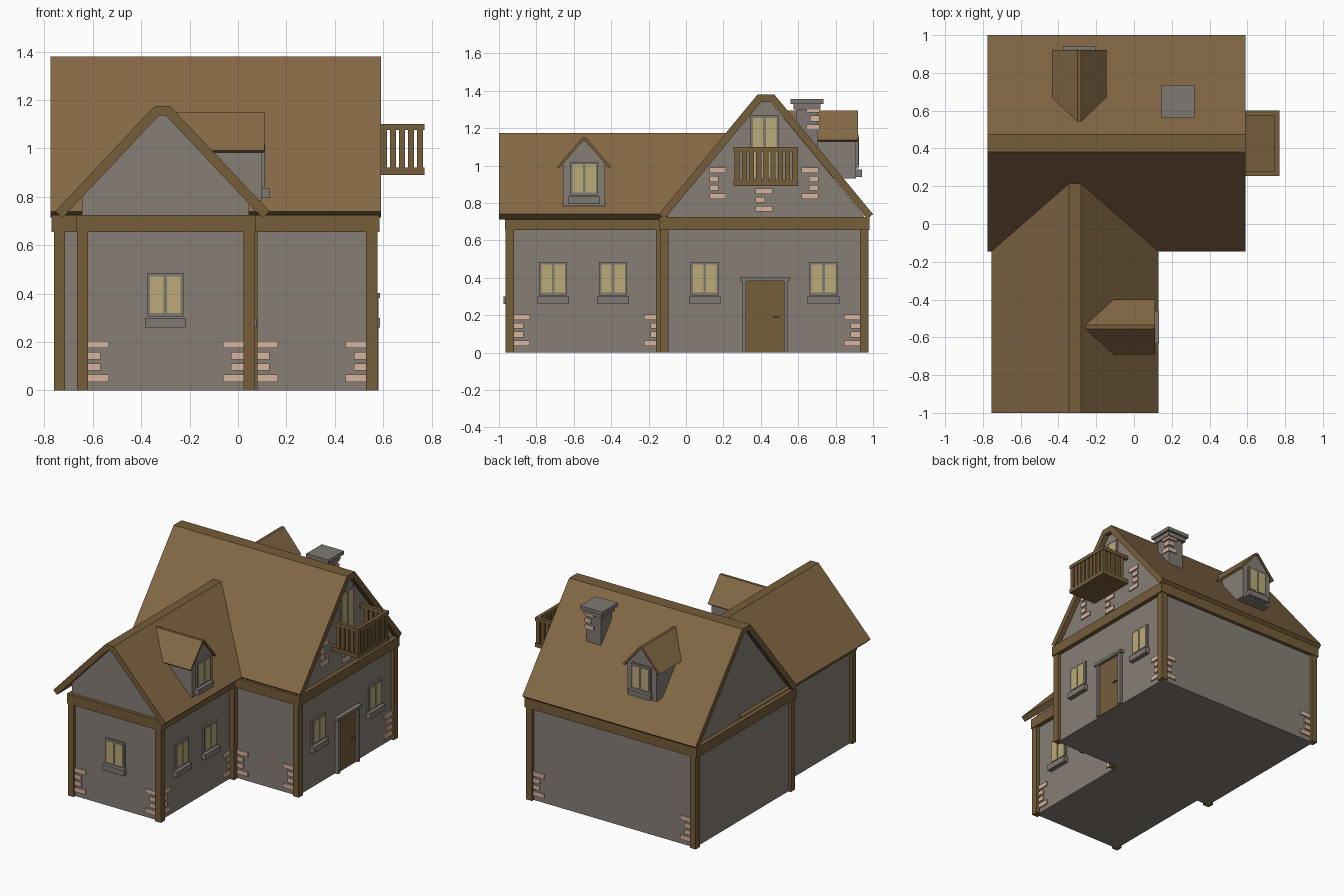
import bpy, bmesh
from mathutils import Vector

cube = bpy.data.objects.get("Cube")
if cube:
    bpy.data.objects.remove(cube, do_unlink=True)


def material(name, r, g, b):
    m = bpy.data.materials.new(name)
    m.use_nodes = True
    m.diffuse_color = (r, g, b, 1)
    m.node_tree.nodes["Principled BSDF"].inputs["Base Color"].default_value = (r, g, b, 1)
    return m


PLASTER = material("plaster grey", .24, .21, .18)
STONE = material("stone trim grey", .21, .19, .17)
ROOF = material("roof brown", .23, .14, .06)
WOOD = material("timber brown", .18, .11, .042)
BRICK = material("brick pink", .68, .46, .35)
GLASS = material("window yellow", .5, .41, .19)
IRON = material("handle grey", .1, .1, .1)


def finish(name, bm, *mats):
    bmesh.ops.recalc_face_normals(bm, faces=bm.faces[:])
    me = bpy.data.meshes.new(name)
    bm.to_mesh(me)
    bm.free()
    for m in mats:
        me.materials.append(m)
    ob = bpy.data.objects.new(name, me)
    bpy.context.collection.objects.link(ob)
    return ob


def boxes(name, mat, *spans):
    """Each span is x0, x1, y0, y1, z0, z1."""
    bm = bmesh.new()
    for x0, x1, y0, y1, z0, z1 in spans:
        vs = bmesh.ops.create_cube(bm, size=1)["verts"]
        for v in vs:
            v.co = Vector((x0 if v.co.x < 0 else x1, y0 if v.co.y < 0 else y1, z0 if v.co.z < 0 else z1))
    return finish(name, bm, mat)


def prism(name, axis, a, b, profile, *mats):
    """Extrude a (u, z) profile along x or y; a second material goes on the sloping top faces."""
    bm = bmesh.new()
    at = (lambda u, z: (a, u, z)) if axis == "x" else (lambda u, z: (u, a, z))
    face = bm.faces.new([bm.verts.new(at(u, z)) for u, z in profile])
    new = bmesh.ops.extrude_face_region(bm, geom=[face])["geom"]
    shift = Vector((b - a, 0, 0)) if axis == "x" else Vector((0, b - a, 0))
    bmesh.ops.translate(bm, vec=shift, verts=[v for v in new if isinstance(v, bmesh.types.BMVert)])
    bmesh.ops.recalc_face_normals(bm, faces=bm.faces[:])
    if len(mats) > 1:
        for f in bm.faces:
            f.material_index = int(.1 < f.normal.z < .95)
    return finish(name, bm, *mats)


def roof(name, axis, a, b, mid, half, ridge, eave, top, t):
    """Sloping slab pair with a flat ridge strip."""
    slope = Vector((half - ridge, top - eave)).normalized()
    dx, dz = slope.y * t, slope.x * t
    k = (half - ridge) / (top - eave)
    low = max(half - dx - (top - t - eave + dz) * k, .002)
    outer = [(-half, eave), (-ridge, top), (ridge, top), (half, eave)]
    inner = [(half - dx, eave - dz), (low, top - t), (-low, top - t), (-half + dx, eave - dz)]
    return prism(name, axis, a, b, [(mid + u, z) for u, z in outer + inner], WOOD, ROOF)


def on_wall(wall, u0, u1, z0, z1, depth, sink=.01):
    """Span of a block on a wall given as (axis, position, direction)."""
    axis, pos, sign = wall
    lo, hi = sorted((pos - sink * sign, pos + depth * sign))
    return (lo, hi, u0, u1, z0, z1) if axis == "x" else (u0, u1, lo, hi, z0, z1)


def window(name, wall, mid, z, sill=True, height=.18):
    boxes(name + "_frame", STONE, on_wall(wall, mid - .075, mid + .075, z, z + height, .012))
    boxes(name + "_panes", GLASS, *[on_wall(wall, mid + s - .028, mid + s + .028, z + .015, z + height - .015, .016)
                                    for s in (-.035, .035)])
    if sill:
        boxes(name + "_sill", STONE, on_wall(wall, mid - .085, mid + .085, z - .045, z - .005, .032))


def quoins(name, wall, edge, way, z=.035, rows=4, long=.09, short=.05):
    """Bricks stepping away from an edge, with the longest at top and bottom."""
    spans = []
    for i in range(rows):
        w = long if i in (0, rows - 1) else short
        u0, u1 = sorted((edge, edge + way * w))
        spans.append(on_wall(wall, u0, u1, z + i * .0465, z + i * .0465 + .03, .009))
    boxes(name, BRICK, *spans)


# Wall planes
front, right = ("y", -.12, -1), ("x", .555, 1)
back, wing_front, wing_right = ("y", .955, 1), ("y", -.945, -1), ("x", .045, 1)

# Walls and gables
boxes("main_walls", PLASTER, (-.74, .555, -.12, .955, 0, .72))
boxes("wing_walls", PLASTER, (-.645, .045, -.945, -.1, 0, .72))
prism("main_gable", "x", -.74, .555,
      [(-.1, .7), (-.1, .735), (.41, 1.355), (.44, 1.355), (.95, .735), (.95, .7)], PLASTER)
prism("wing_gable", "y", -.945, 0,
      [(-.645, .7), (-.645, .8), (-.325, 1.15), (-.3, 1.15), (.045, .775), (.045, .7)], PLASTER)

# Roofs
roof("main_roof", "x", -.775, .59, .4275, .5725, .045, .74, 1.38, .04)
roof("wing_roof", "y", -1, .45, -.3125, .4425, .032, .74, 1.175, .04)

# Timber frame
posts = [(x, y) for x in (-.76, .53) for y in (-.14, .93)]
posts += [(-.665, -.965), (.022, -.965), (.035, -.16)]
boxes("corner_posts", WOOD, *[(x, x + .046, y, y + .046, 0, .66) for x, y in posts])
boxes("main_beam", WOOD, (-.77, .585, -.145, .98, .655, .725))
boxes("wing_beam", WOOD, (-.67, .075, -.968, -.1, .655, .725))

# Ground floor windows
window("wing_front_window", wing_front, -.3, .305)
for i, y in enumerate((-.71, -.39)):
    window(f"wing_side_window_{i + 1}", wing_right, y, .305)
for i, y in enumerate((.1, .735)):
    window(f"main_side_window_{i + 1}", right, y, .305)

# Front door
boxes("door_frame", STONE, on_wall(right, .3, .322, 0, .385, .025), on_wall(right, .523, .545, 0, .385, .025),
      on_wall(right, .288, .557, .382, .402, .032))
boxes("door", WOOD, on_wall(right, .322, .523, 0, .382, .01))
boxes("door_handle", IRON, on_wall(right, .465, .5, .187, .194, .02))

# Balcony: floor, top rails and upright slats
x0, x1, y0, y1, z0, z1, t = .555, .77, .255, .6, .89, 1.1, .025
boxes("balcony_floor", WOOD, (x0, x1, y0, y1, z0, z0 + .03))
boxes("balcony_rail", WOOD, (x1 - t, x1, y0, y1, z1 - t, z1),
      *[(x0, x1 - t, y, y + t, z1 - t, z1) for y in (y0, y1 - t)])
slats = [(x1 - .02, x1 - .005, y0 + .005 + i * .0385, y0 + .032 + i * .0385, z0 + .02, z1 - .01) for i in range(9)]
for y in (y0 + .005, y1 - .02):
    slats += [(.591 + i * .037, .616 + i * .037, y, y + .015, z0 + .02, z1 - .01) for i in range(5)]
boxes("balcony_slats", WOOD, *slats)
window("balcony_door", right, .42, .92, False, .35)

# Dormers
def dormer(name, axis, mid, face, peak, inner):
    eave = peak - .158
    prism(name + "_body", axis, inner, face,
          [(mid - .113, peak - .365), (mid - .113, eave + .02), (mid - .008, peak - .02),
           (mid + .008, peak - .02), (mid + .113, eave + .02), (mid + .113, peak - .365)], PLASTER)
    roof(name + "_roof", axis, inner - .18, face + .01, mid, .145, .01, eave, peak, .014)
    window(name + "_window", (axis, face, 1), mid, peak - .31)


dormer("wing_dormer", "x", -.545, .1, 1.15, -.1)
dormer("main_dormer", "y", -.29, .91, 1.295, .7)

# Chimney
boxes("chimney", STONE, (.175, .29, .59, .705, .95, 1.31), (.16, .305, .575, .72, 1.3, 1.335),
      (.145, .32, .56, .735, 1.33, 1.355))
for name, wall, edge in (("side", ("x", .29, 1), .714), ("back", ("y", .705, 1), .299)):
    quoins("chimney_bricks_" + name, wall, edge, -1, 1.19, 3, .07, .05)

# Brick corners
for i, (wall, edge, way) in enumerate([
        (wing_front, -.619, 1), (wing_front, .022, -1), (wing_right, -.919, 1), (wing_right, -.14, -1),
        (front, .081, 1), (front, .53, -1), (right, .93, -1), (back, .53, -1), (back, -.714, 1)]):
    quoins(f"corner_bricks_{i + 1}", wall, edge, way, long=.085)

# Gable bricks
quoins("gable_bricks_near", right, .125, 1, .82)
quoins("gable_bricks_far", right, .708, -1, .82)
quoins("gable_bricks_middle", right, .372, 1, .755, 3, .09, .05)
